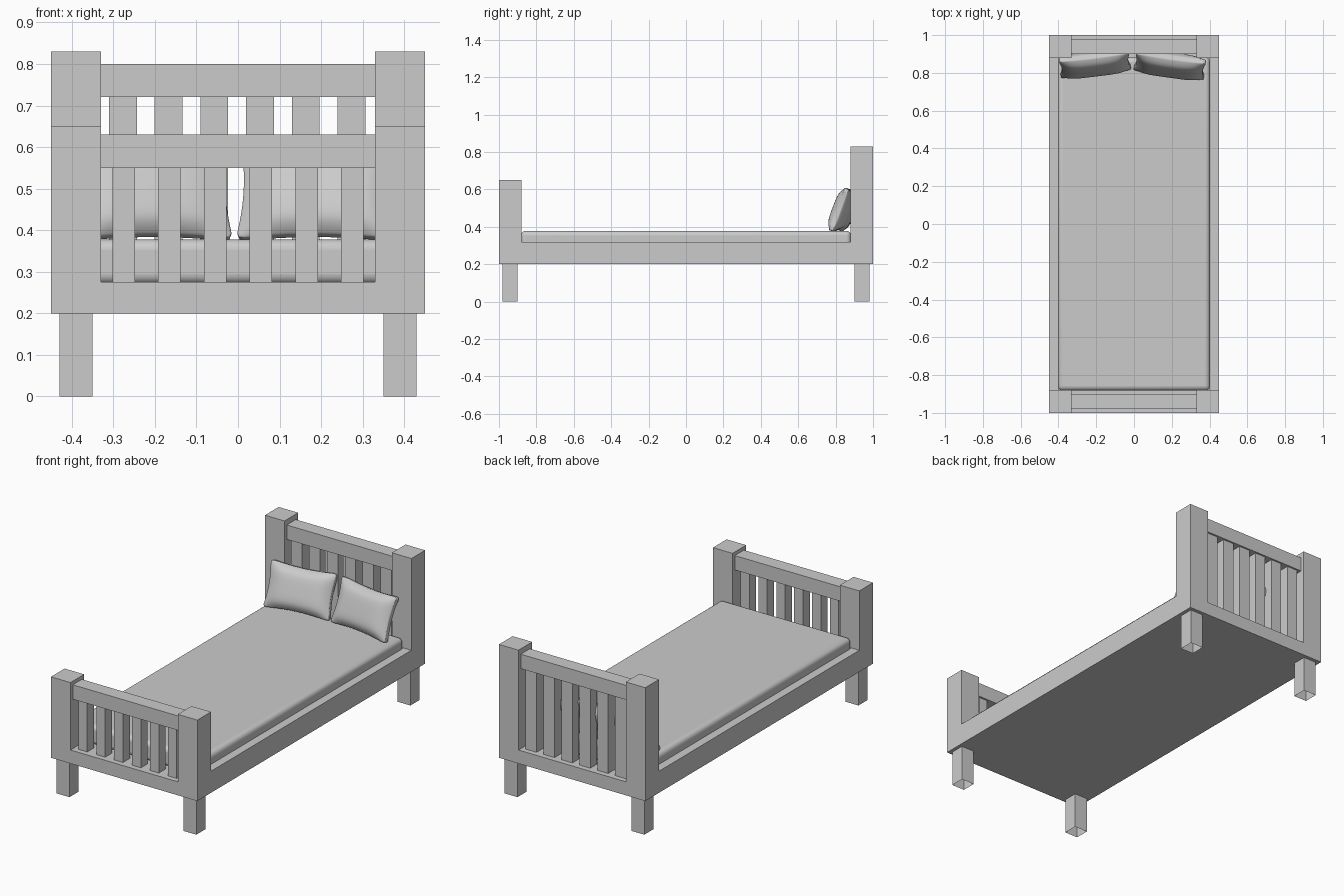
import bpy, bmesh
from math import radians

if "Cube" in bpy.data.objects:
    bpy.data.objects.remove(bpy.data.objects["Cube"])


def finish(bm, name):
    bmesh.ops.recalc_face_normals(bm, faces=bm.faces)
    me = bpy.data.meshes.new(name)
    bm.to_mesh(me)
    bm.free()
    ob = bpy.data.objects.new(name, me)
    bpy.context.collection.objects.link(ob)
    return ob


def box(name, x0, x1, y0, y1, z0, z1, open_bottom=False):
    bm = bmesh.new()
    bmesh.ops.create_cube(bm, size=1)
    for v in bm.verts:
        v.co = (x1 if v.co.x > 0 else x0, y1 if v.co.y > 0 else y0, z1 if v.co.z > 0 else z0)
    ob_faces = [f for f in bm.faces if all(abs(v.co.z - z0) < 1e-5 for v in f.verts)]
    ob = None
    bmesh.ops.recalc_face_normals(bm, faces=bm.faces)
    if open_bottom:
        bmesh.ops.delete(bm, geom=ob_faces, context='FACES_ONLY')
    return finish(bm, name)


def shade_smooth(ob, angle=40):
    bpy.ops.object.select_all(action='DESELECT')
    ob.select_set(True)
    bpy.context.view_layer.objects.active = ob
    bpy.ops.object.shade_smooth_by_angle(angle=radians(angle))


def end_frame(name, y0, y1, top):
    # two posts and the lower rail as one U-shaped profile
    pts = [(-.45, .2), (.45, .2), (.45, top), (.33, top), (.33, .275),
           (-.33, .275), (-.33, top), (-.45, top)]
    bm = bmesh.new()
    face = bm.faces.new([bm.verts.new((x, y0, z)) for x, z in pts])
    ext = bmesh.ops.extrude_face_region(bm, geom=[face])
    for v in ext['geom']:
        if isinstance(v, bmesh.types.BMVert):
            v.co.y = y1
    return finish(bm, name)


def pillow(name, loc, turn):
    bm = bmesh.new()
    bmesh.ops.create_cube(bm, size=2)
    bmesh.ops.subdivide_edges(bm, edges=bm.edges[:], cuts=9, use_grid_fill=True)
    for v in bm.verts:
        u, t, w = v.co
        puff = ((1 - u ** 4) * (1 - w ** 4)) ** 0.6 if abs(u) < 1 and abs(w) < 1 else 0
        v.co = (.19 * u * (1 - .07 * (1 - w * w)),
                t * (.013 + .036 * puff),
                .123 * w * (1 - .10 * (1 - u * u)))
    ob = finish(bm, name)
    ob.location = loc
    ob.rotation_euler = (radians(-21), 0, radians(turn))
    sub = ob.modifiers.new("soften", 'SUBSURF')
    sub.levels = sub.render_levels = 1
    for p in ob.data.polygons:
        p.use_smooth = True


# Headboard and footboard: frame, top rail, slats
for name, s, top, rail_z, w in (("footboard", -1, .65, .55, .054), ("headboard", 1, .83, .72, .067)):
    y0, y1 = sorted((s * .88, s * 1.0))
    end_frame(name + "_frame", y0, y1, top)
    ym = s * .94
    box(name + "_top_rail", -.33, .33, ym - .04, ym + .04, rail_z, rail_z + .08)
    for i in range(6):
        x = (i - 2.5) * .11
        if s > 0:
            x -= .002
        box(f"{name}_slat_{i + 1}", x - w / 2, x + w / 2, ym - .03, ym + .03, .275, rail_z)

# Legs, open at the bottom
for sx in (-1, 1):
    for sy, end in ((-1, "front"), (1, "back")):
        box(f"{end}_leg_{'left' if sx < 0 else 'right'}", sx * .39 - .04, sx * .39 + .04,
            sy * .94 - .04, sy * .94 + .04, 0, .2, open_bottom=True)

# Side rails and base panel
box("side_rail_left", -.45, -.40, -.88, .88, .2, .32)
box("side_rail_right", .40, .45, -.88, .88, .2, .32)
box("base_panel", -.40, .40, -.88, .88, .2, .275)

# Mattress with rounded edges
mattress = box("mattress", -.403, .403, -.882, .882, .27, .378)
bev = mattress.modifiers.new("round", 'BEVEL')
bev.width = .025
bev.segments = 5
shade_smooth(mattress)

# Pillows leaning on the headboard
pillow("pillow_left", (-.207, .848, .491), 7)
pillow("pillow_right", (.19, .842, .491), -8)
